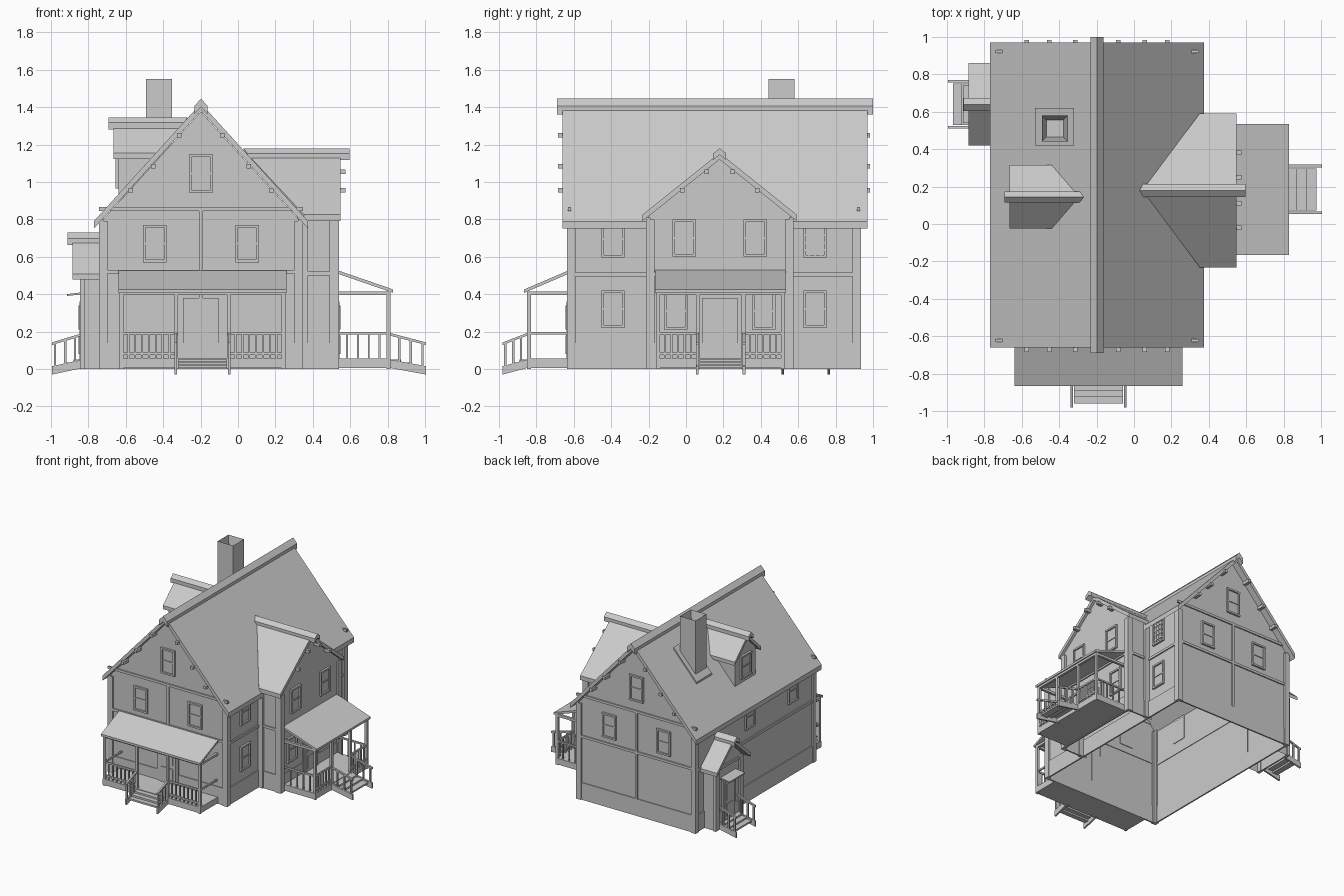
import bpy, bmesh, math
from mathutils import Matrix, Vector

old = bpy.data.objects.get("Cube")
if old:
    bpy.data.objects.remove(old, do_unlink=True)

plain_grey = bpy.data.materials.new("plain_grey")
plain_grey.use_nodes = True
COLOUR = (0.6, 0.6, 0.6, 1)
plain_grey.diffuse_color = COLOUR
plain_grey.node_tree.nodes["Principled BSDF"].inputs["Base Color"].default_value = COLOUR


def facing(degrees, distance=0.0):
    """Local frame of one side: x runs along the wall, -y points outward."""
    return Matrix.Rotation(math.radians(degrees), 4, "Z") @ Matrix.Translation((0, -distance, 0))


def finish(name, bm, frame, recalc=True):
    if recalc:
        bmesh.ops.recalc_face_normals(bm, faces=bm.faces)
    mesh = bpy.data.meshes.new(name)
    bm.to_mesh(mesh)
    bm.free()
    mesh.materials.append(plain_grey)
    obj = bpy.data.objects.new(name, mesh)
    obj.matrix_world = frame
    bpy.context.collection.objects.link(obj)
    return obj


def box(bm, x, y, z):
    """Box from three (low, high) ranges."""
    size = [high - low for low, high in (x, y, z)]
    middle = [(low + high) / 2 for low, high in (x, y, z)]
    bmesh.ops.create_cube(bm, size=1, matrix=Matrix.Translation(middle) @ Matrix.Diagonal((*size, 1)))


def slab(bm, corners, thickness):
    """Four top corners given a vertical thickness."""
    top = [bm.verts.new(p) for p in corners]
    low = [bm.verts.new(Vector(p) - Vector((0, 0, thickness))) for p in corners]
    bm.faces.new(top)
    bm.faces.new(low[::-1])
    for i in range(4):
        j = (i + 1) % 4
        bm.faces.new((top[i], low[i], low[j], top[j]))


def gable_roof(name, frame, centre, half, apex, slope, front, ridge_back, eave_back, thickness):
    bm = bmesh.new()
    eave = apex - slope * half
    for side in (-1, 1):
        edge = centre + side * half
        slab(bm, [(centre, front, apex), (edge, front, eave),
                  (edge, eave_back, eave), (centre, ridge_back, apex)], thickness)
    finish(name, bm, frame)


def gable_walls(name, frame, centre, half, apex, slope, front, back, base=0.0, closed=False):
    """Hollow walls, open below, with one or two gable ends."""
    bm = bmesh.new()
    eave = apex - slope * half
    profile = [(-half, base), (-half, eave), (0, apex), (half, eave), (half, base)]
    ends = [[bm.verts.new((centre + x, y, z)) for x, z in profile] for y in (front, back)]
    bm.faces.new(ends[0])
    if closed:
        bm.faces.new(ends[1][::-1])
    for i in (0, 3):
        bm.faces.new((ends[0][i], ends[1][i], ends[1][i + 1], ends[0][i + 1]))
    finish(name, bm, frame)


def window(name, frame, x, z, width=0.125, height=0.2, lattice=False):
    """Framed sash window, x is its middle and z its sill."""
    bm = bmesh.new()
    w, t, top = width / 2, 0.014, z + height
    for side in (-1, 1):
        edge = x + side * (w - t / 2)
        box(bm, (edge - t / 2, edge + t / 2), (-0.014, 0.005), (z, top))
    for low in (z, top - t):
        box(bm, (x - w, x + w), (-0.016, 0.005), (low, low + t))
    box(bm, (x - w, x + w), (-0.004, 0.004), (z, top))
    rows, columns = (5, 4) if lattice else (2, 1)
    for i in range(1, rows):
        level = z + height * i / rows
        box(bm, (x - w, x + w), (-0.01, 0), (level - 0.005, level + 0.005))
    for i in range(1, columns):
        across = x - w + width * i / columns
        box(bm, (across - 0.004, across + 0.004), (-0.01, 0), (z, top))
    finish(name, bm, frame)


def door(name, frame, x, width=0.19, top=0.38):
    bm = bmesh.new()
    w = width / 2
    box(bm, (x - w, x + w), (-0.012, 0.004), (0.05, top))
    box(bm, (x - w + 0.02, x + w - 0.02), (-0.018, 0), (0.05, top - 0.02))
    for low, high in ((0.08, 0.18), (0.21, top - 0.04)):
        box(bm, (x - w + 0.04, x + w - 0.04), (-0.023, 0), (low, high))
    finish(name, bm, frame)


def wall_trim(name, frame, left, right, eave, belts, middle=None):
    """Corner posts, plinth, belt boards and an optional middle post."""
    bm = bmesh.new()
    for low in (left, right - 0.045):
        box(bm, (low, low + 0.045), (-0.015, 0.01), (0, eave))
    box(bm, (left, right), (-0.007, 0.005), (0, 0.14))
    for z in belts:
        box(bm, (left, right), (-0.01, 0.005), (z, z + 0.02))
    if middle is not None:
        box(bm, (middle - 0.01, middle + 0.01), (-0.01, 0.005), (0.14, belts[-1]))
    finish(name, bm, frame)


def brackets(name, frame, centre, spots, outer):
    bm = bmesh.new()
    for offset, z in spots:
        for side in (-1, 1):
            x = centre + side * offset
            box(bm, (x - 0.012, x + 0.012), (-outer, 0.01), (z - 0.012, z + 0.012))
    finish(name, bm, frame)


def stairs(name, frame, x, half, start, run):
    """Three steps between two sloping handrails."""
    bm = bmesh.new()
    for i in range(3):
        near = start - run * 0.27 * i
        box(bm, (x - half + 0.02, x + half - 0.02), (near - run * 0.3, near), (0.036 - 0.016 * i, 0.05 - 0.016 * i))
    for side in (-1, 1):
        inner, outer = x + side * (half - 0.014), x + side * half
        for height, thick, drop in ((0.192, 0.014, 0.05), (0.05, 0.045, 0.035)):
            slab(bm, [(inner, start, height), (outer, start, height),
                      (outer, start - run, height - drop), (inner, start - run, height - drop)], thick)
        for part in (0.25, 0.57, 0.9):
            y = start - run * part
            low, high = sorted((inner, outer))
            box(bm, (low, high), (y - 0.006, y + 0.006), (0, 0.18 - 0.05 * part))
    finish(name, bm, frame)


def porch(name, frame, x, half, depth, gap, run, side_balusters):
    """Deck, posts, rails, lean-to roof and stairs."""
    deck, front = bmesh.new(), -depth + 0.015
    box(deck, (x - half + 0.005, x + half - 0.005), (front, 0), (0.005, 0.055))
    finish(name + "_deck", deck, frame)
    frame_bm = bmesh.new()
    for side in (-1, 1):
        for offset in (half - 0.017, gap):
            post = x + side * offset
            box(frame_bm, (post - 0.01, post + 0.01), (front, front + 0.02), (0, 0.41))
        end = x + side * (half - 0.017)
        near, far = sorted((end, x + side * gap))
        for z in (0.075, 0.185):
            box(frame_bm, (near, far), (front + 0.004, front + 0.016), (z, z + 0.013))
        count = int((far - near) / 0.035)
        for i in range(1, count):
            b = near + (far - near) * i / count
            box(frame_bm, (b - 0.005, b + 0.005), (front + 0.005, front + 0.015), (0.055, 0.19))
        box(frame_bm, (end - 0.006, end + 0.006), (front, 0), (0.185, 0.198))
        for i in range(side_balusters):
            b = front * (i + 1) / (side_balusters + 1)
            box(frame_bm, (end - 0.005, end + 0.005), (b - 0.005, b + 0.005), (0.055, 0.19))
        box(frame_bm, (end - 0.01, end + 0.01), (front, 0), (0.395, 0.415))
    box(frame_bm, (x - half + 0.007, x + half - 0.007), (front, front + 0.02), (0.395, 0.415))
    finish(name + "_posts_and_rails", frame_bm, frame)
    roof = bmesh.new()
    slab(roof, [(x - half, 0, 0.53), (x + half, 0, 0.53), (x + half, -depth, 0.425), (x - half, -depth, 0.425)], 0.018)
    finish(name + "_roof", roof, frame)
    stairs(name + "_stairs", frame, x, gap + 0.01, front, run)


# Main house
MID, SLOPE = -0.198, 1.1
origin = facing(0)
gable_walls("main_walls", origin, MID, 0.53, 1.375, SLOPE, -0.62, 0.92, closed=True)
gable_roof("main_roof", origin, MID, 0.573, 1.42, SLOPE, -0.66, 0.97, 0.97, 0.04)
gable_roof("main_ridge_cap", origin, MID, 0.035, 1.445, SLOPE, -0.69, 1.0, 1.0, 0.045)
front, back = facing(0, 0.62), facing(180, 0.92)
right, left = facing(90, 0.332), facing(-90, 0.728)
spots = [(0.115, 1.25), (0.255, 1.085), (0.375, 0.955)]
for label, frame, centre in (("front", front, MID), ("back", back, -MID)):
    wall_trim(label + "_trim", frame, centre - 0.545, centre + 0.545, 0.79, (0.51, 0.845), centre)
    brackets(label + "_gable_brackets", frame, centre, spots, 0.065)
    for side in (-1, 1):
        window(label + "_upper_window", frame, centre + side * 0.247, 0.57)
    window(label + "_attic_window", frame, centre, 0.94, height=0.21)
door("front_door", front, MID)
wall_trim("right_trim", right, -0.635, 0.935, 0.8, (0.495,))
wall_trim("left_trim", left, -0.935, 0.635, 0.8, (0.495,))
for y in (-0.39, 0.69):
    window("right_lower_window", right, y, 0.22)
    window("right_upper_window", right, y, 0.595, lattice=y > 0)
for y in (-0.34, 0.22):
    window("left_upper_window", left, -y, 0.595)

# Right wing
east, wing_front = facing(90), facing(90, 0.525)
WING = 0.18
gable_walls("wing_walls", east, WING, 0.38, 1.12, 0.8, -0.525, -0.3)
gable_roof("wing_roof", east, WING, 0.412, 1.155, 0.8, -0.547, -0.045, -0.352, 0.035)
gable_roof("wing_ridge_cap", east, WING, 0.035, 1.18, 0.8, -0.597, -0.03, -0.05, 0.035)
wall_trim("wing_trim", wing_front, WING - 0.393, WING + 0.393, 0.8, (0.495,))
brackets("wing_gable_brackets", wing_front, WING, [(0.07, 1.055), (0.2, 0.955)], 0.05)
for side in (-1, 1):
    window("wing_upper_window", wing_front, WING + side * 0.19, 0.6)
    window("wing_lower_window", wing_front, WING + side * 0.235, 0.21)
door("wing_door", wing_front, WING)
for label, angle, low, high in (("front", 0, 0.33, 0.535), ("back", 180, -0.535, -0.33)):
    distance = 0.2 if angle == 0 else 0.56
    wall_trim("wing_" + label + "_trim", facing(angle, distance), low, high, 0.81, (0.5,))

# Porches
porch("front_porch", front, MID + 0.008, 0.45, 0.245, 0.14, 0.13, 0)
porch("wing_porch", wing_front, 0.185, 0.35, 0.305, 0.122, 0.19, 4)

# Left vestibule
west, hall_front = facing(-90), facing(-90, 0.83)
HALL = -0.64
gable_walls("vestibule_walls", west, HALL, 0.17, 0.67, 0.9, -0.83, -0.72)
gable_roof("vestibule_roof", west, HALL, 0.22, 0.705, 0.9, -0.885, -0.73, -0.73, 0.03)
gable_roof("vestibule_ridge_cap", west, HALL, 0.035, 0.73, 0.9, -0.912, -0.73, -0.73, 0.035)
wall_trim("vestibule_trim", hall_front, HALL - 0.18, HALL + 0.18, 0.5, (0.48,))
door("vestibule_door", hall_front, HALL, 0.17)
awning = bmesh.new()
slab(awning, [(HALL - 0.1, 0, 0.41), (HALL + 0.1, 0, 0.41), (HALL + 0.1, -0.085, 0.4), (HALL - 0.1, -0.085, 0.4)], 0.01)
finish("vestibule_awning", awning, hall_front)
stairs("vestibule_stairs", hall_front, HALL, 0.13, 0, 0.165)

# Left dormer
DORMER = -0.145
gable_walls("dormer_walls", west, DORMER, 0.135, 1.285, 0.95, -0.64, -0.42, 0.9)
gable_roof("dormer_roof", west, DORMER, 0.17, 1.315, 0.95, -0.665, -0.29, -0.44, 0.03)
gable_roof("dormer_ridge_cap", west, DORMER, 0.03, 1.345, 0.95, -0.693, -0.27, -0.29, 0.035)
window("dormer_window", facing(-90, 0.64), DORMER, 0.965, 0.14, 0.19)

# Chimney with hollow flue and sloped flashing
bm = bmesh.new()
box(bm, (-0.493, -0.353), (0.44, 0.58), (1.0, 1.55))
top = max(bm.faces, key=lambda f: f.calc_center_median().z)
bmesh.ops.inset_region(bm, faces=[top], thickness=0.035)
bmesh.ops.translate(bm, verts=top.verts, vec=(0, 0, -0.15))
finish("chimney", bm, origin)
bm = bmesh.new()
slab(bm, [(x, y, 1.435 - SLOPE * (MID - x)) for x, y in ((-0.53, 0.42), (-0.32, 0.42), (-0.32, 0.62), (-0.53, 0.62))], 0.03)
finish("chimney_flashing", bm, origin)
